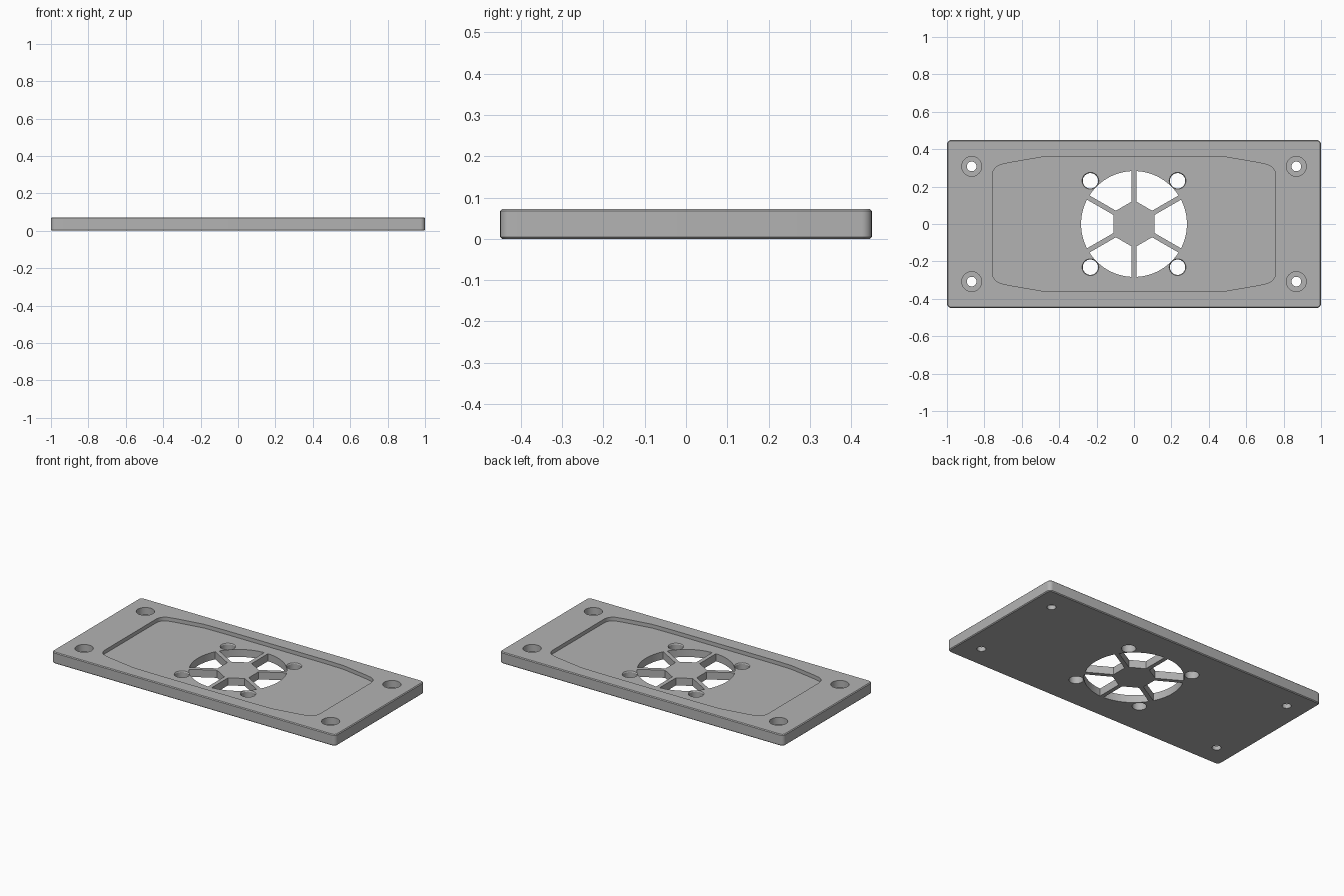
import bpy, bmesh, math
from mathutils import Matrix

if "Cube" in bpy.data.objects:
    bpy.data.objects.remove(bpy.data.objects["Cube"])

H = 0.072        # plate thickness
FLOOR = 0.048    # height of the recess floor

grey = bpy.data.materials.new("grey plastic")
grey.diffuse_color = (0.45, 0.45, 0.45, 1)
grey.use_nodes = True
grey.node_tree.nodes["Principled BSDF"].inputs["Base Color"].default_value = grey.diffuse_color


def loft(name, rings):
    """Closed solid through matching outlines: [(points, z), ...]."""
    bm = bmesh.new()
    loops = [[bm.verts.new((x, y, z)) for x, y in pts] for pts, z in rings]
    n = len(loops[0])
    for a, b in zip(loops, loops[1:]):
        for i in range(n):
            j = (i + 1) % n
            bm.faces.new((a[i], a[j], b[j], b[i]))
    bm.faces.new(loops[0][::-1])
    bm.faces.new(loops[-1])
    bmesh.ops.recalc_face_normals(bm, faces=bm.faces)
    mesh = bpy.data.meshes.new(name)
    bm.to_mesh(mesh)
    bm.free()
    ob = bpy.data.objects.new(name, mesh)
    bpy.context.collection.objects.link(ob)
    mesh.materials.append(grey)
    return ob


def arc(r, a0, a1, n, cx=0, cy=0):
    return [(cx + r * math.cos(math.radians(a0 + (a1 - a0) * i / n)),
             cy + r * math.sin(math.radians(a0 + (a1 - a0) * i / n)))
            for i in range(n + 1)]


def circle(r, cx, cy, n=32):
    return arc(r, 0, 360, n, cx, cy)[:-1]


def rounded_rect(hx, hy, r):
    pts = []
    for k, (sx, sy) in enumerate(((1, 1), (-1, 1), (-1, -1), (1, -1))):
        pts += arc(r, 90 * k, 90 * k + 90, 6, sx * (hx - r), sy * (hy - r))
    return pts


# Plate with rounded corners and small chamfers
c = 0.005
outer, inner = rounded_rect(1, 0.45, 0.025), rounded_rect(1 - c, 0.45 - c, 0.02)
plate = loft("vent_plate", [(inner, 0), (outer, c), (outer, H - c), (inner, H)])

cutters = []

# Recess outline: one quarter, mirrored in both directions
quarter = [(0.757, 0.262), (0.752, 0.285), (0.738, 0.304), (0.715, 0.317),
           (0.665, 0.328), (0.49, 0.358), (0.36, 0.361)]
half = quarter + [(-x, y) for x, y in reversed(quarter)]
recess = half + [(-x, -y) for x, y in half]
cutters.append(loft("recess_cutter", [(recess, FLOOR), (recess, H + 0.05)]))

# Fan openings: six sectors leaving a hexagonal hub and spokes
R, APOTHEM, HALF_SPOKE = 0.283, 0.11, 0.013
edge = 30 - math.degrees(math.asin(HALF_SPOKE / R))
t = (APOTHEM - HALF_SPOKE * 0.5) / math.cos(math.radians(30))
y_in = t * 0.5 - HALF_SPOKE * math.cos(math.radians(30))
sector = [(APOTHEM, -y_in)] + arc(R, -edge, edge, 14) + [(APOTHEM, y_in)]
for k in range(6):
    ob = loft("fan_cutter", [(sector, -0.05), (sector, H + 0.05)])
    ob.data.transform(Matrix.Rotation(math.radians(60 * k), 4, 'Z'))
    cutters.append(ob)

for sx in (-1, 1):
    for sy in (-1, 1):
        # Fan screw holes with a slight edge chamfer
        x, y = sx * 0.233, sy * 0.231
        small, wide = circle(0.041, x, y), circle(0.045, x, y)
        cutters.append(loft("fan_hole_cutter", [
            (small, -0.05), (small, FLOOR - 0.006), (wide, FLOOR), (wide, H + 0.05)]))
        # Counterbored corner mounting holes
        x, y = sx * 0.868, sy * 0.308
        shaft, bore = circle(0.026, x, y), circle(0.053, x, y)
        cutters.append(loft("mount_hole_cutter", [
            (shaft, -0.05), (shaft, 0.027), (bore, 0.027), (bore, H + 0.05)]))

# Cut everything, then bake the result
for cut in cutters:
    mod = plate.modifiers.new("cut", 'BOOLEAN')
    mod.operation, mod.solver, mod.object = 'DIFFERENCE', 'EXACT', cut
bpy.context.view_layer.objects.active = plate
bpy.ops.object.select_all(action='DESELECT')
plate.select_set(True)
for mod in list(plate.modifiers):
    bpy.ops.object.modifier_apply(modifier=mod.name)
for cut in cutters:
    bpy.data.objects.remove(cut, do_unlink=True)
bpy.ops.object.shade_smooth_by_angle(angle=math.radians(30))
